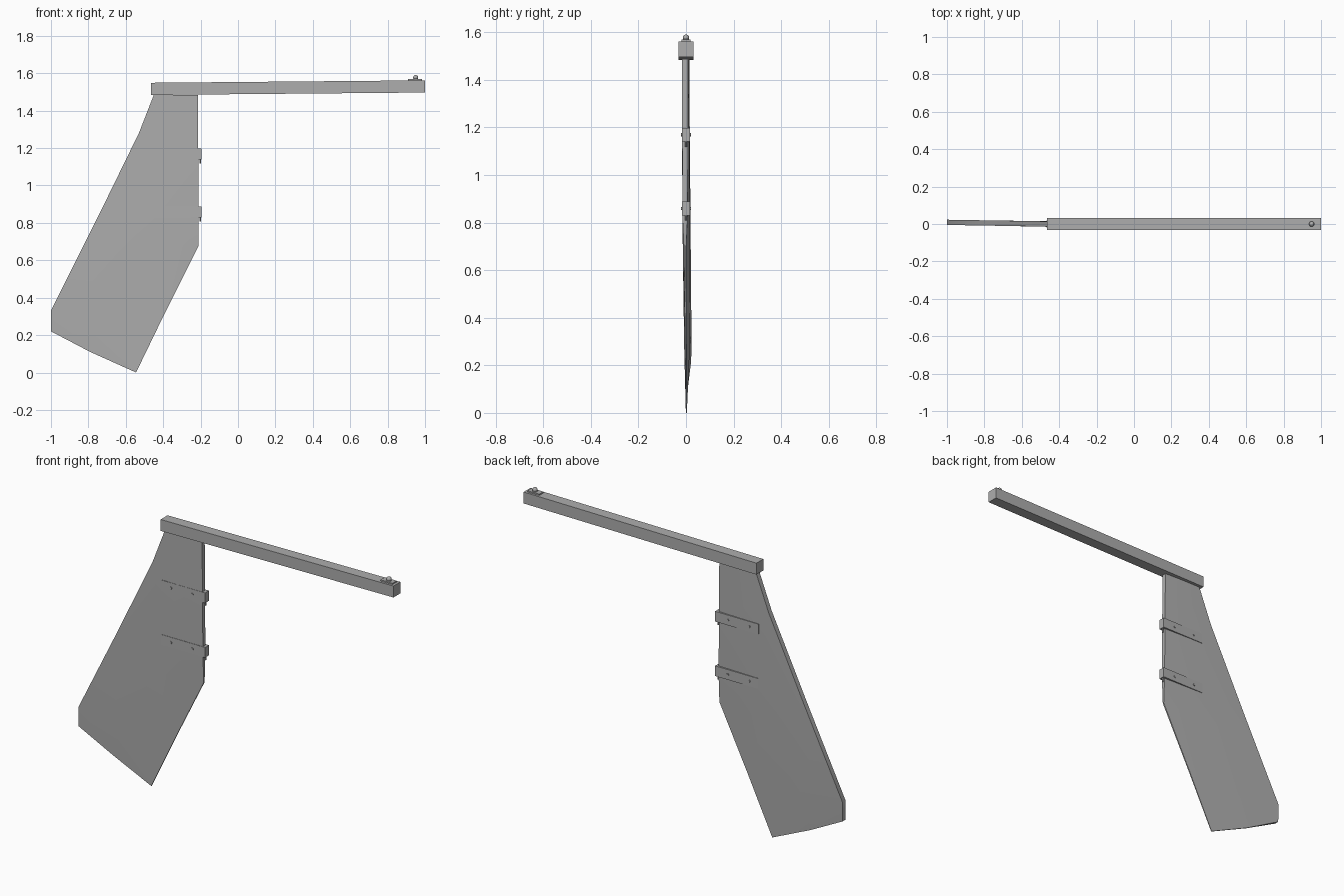
import bpy, bmesh, math
from mathutils import Matrix

old = bpy.data.objects.get("Cube")
if old:
    bpy.data.objects.remove(old)

GREY = (0.42, 0.42, 0.42, 1)
grey = bpy.data.materials.new("plain_grey")
grey.use_nodes = True
grey.diffuse_color = GREY
grey.node_tree.nodes["Principled BSDF"].inputs["Base Color"].default_value = GREY


def finish(name, bm, smooth=False):
    bmesh.ops.recalc_face_normals(bm, faces=bm.faces)
    mesh = bpy.data.meshes.new(name)
    bm.to_mesh(mesh)
    bm.free()
    mesh.materials.append(grey)
    obj = bpy.data.objects.new(name, mesh)
    bpy.context.collection.objects.link(obj)
    if smooth:
        bpy.ops.object.select_all(action="DESELECT")
        obj.select_set(True)
        bpy.context.view_layer.objects.active = obj
        bpy.ops.object.shade_smooth_by_angle()
    return obj


def box(name, x0, x1, half_y, z0, z1, y=0, rise=0):
    bm = bmesh.new()
    bmesh.ops.create_cube(bm, size=1)
    for v in bm.verts:
        end = v.co.x > 0
        v.co = (x1 if end else x0,
                y + math.copysign(half_y, v.co.y),
                (z1 if v.co.z > 0 else z0) + (rise if end else 0))
    return finish(name, bm)


def cylinder(name, loc, radius, depth, axis="Z", sides=12, top=None):
    bm = bmesh.new()
    turn = Matrix.Rotation(math.pi / 2, 4, "X") if axis == "Y" else Matrix()
    bmesh.ops.create_cone(bm, cap_ends=True, segments=sides, radius1=radius,
                          radius2=radius if top is None else top, depth=depth,
                          matrix=Matrix.Translation(loc) @ turn)
    return finish(name, bm, True)


def lean(x):
    # The blade is turned very slightly out of line with the tiller
    return -0.0165 * (x + 0.46)


# Blade: rows of (x, z, half thickness) from leading edge to trailing edge
rows = [
    [(-0.45, 1.485, 0.014), (-0.33, 1.485, 0.015), (-0.215, 1.485, 0.012)],
    [(-0.53, 1.28, 0.014), (-0.36, 1.25, 0.015), (-0.213, 1.25, 0.012)],
    [(-0.75, 0.83, 0.014), (-0.45, 0.83, 0.015), (-0.21, 0.83, 0.011)],
    [(-0.83, 0.67, 0.014), (-0.51, 0.67, 0.014), (-0.21, 0.68, 0.004)],
    [(-1.0, 0.33, 0.014), (-0.72, 0.28, 0.012), (-0.39, 0.32, 0.003)],
    [(-1.0, 0.22, 0.013), (-0.79, 0.11, 0.003), (-0.545, 0.0, 0.002)],
]
bm = bmesh.new()
sides = [[[bm.verts.new((x, lean(x) + s * t, z)) for x, z, t in row]
          for row in rows] for s in (-1, 1)]
for grid in sides:
    for a, b in zip(grid, grid[1:]):
        for i in range(len(a) - 1):
            bm.faces.new((a[i], a[i + 1], b[i + 1], b[i]))
# Close the rim between the two sides
loops = [g[0] + [r[-1] for r in g[1:]] + g[-1][-2::-1] + [r[0] for r in g[-2:0:-1]]
         for g in sides]
n = len(loops[0])
for i in range(n):
    j = (i + 1) % n
    bm.faces.new((loops[0][i], loops[0][j], loops[1][j], loops[1][i]))
finish("rudder_blade", bm, True)

# Tiller bar, rising a little towards its free end
box("tiller_bar", -0.465, 1.0, 0.031, 1.484, 1.549, rise=0.013)

# Hinge straps with bolts through the blade and a pin below each
for name, z in (("upper", 1.14), ("lower", 0.83)):
    box(name + "_strap", -0.468, -0.195, 0.0175, z, z + 0.058)
    for i, x in enumerate((-0.41, -0.275)):
        cylinder(f"{name}_strap_bolt_{i + 1}", (x, 0, z + 0.029), 0.007, 0.044, "Y")
    cylinder(name + "_hinge_pin", (-0.203, 0, z + 0.018), 0.004, 0.08)

# Ball fitting near the free end of the tiller
box("fitting_plate", 0.91, 0.985, 0.019, 1.555, 1.569)
cylinder("fitting_neck", (0.95, 0, 1.572), 0.016, 0.01, top=0.009)
bm = bmesh.new()
bmesh.ops.create_uvsphere(bm, u_segments=16, v_segments=10, radius=0.0135,
                          matrix=Matrix.Translation((0.95, 0, 1.577)))
finish("fitting_ball", bm, True)
